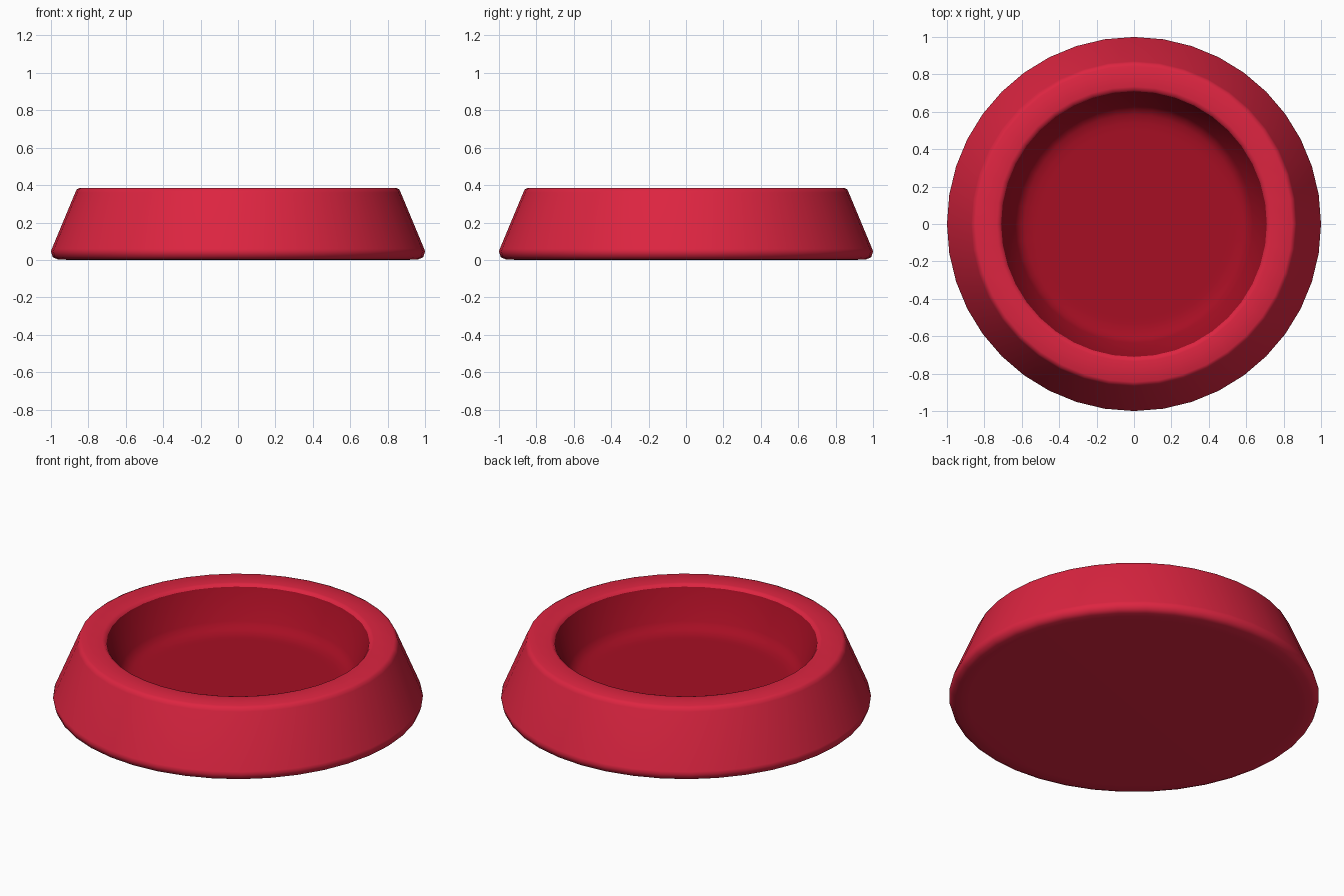
import bpy, bmesh, math

if "Cube" in bpy.data.objects:
    bpy.data.objects.remove(bpy.data.objects["Cube"])

SIDES = 40


def material(name, colour):
    m = bpy.data.materials.new(name)
    m.diffuse_color = (*colour, 1)
    m.use_nodes = True
    m.node_tree.nodes["Principled BSDF"].inputs["Base Color"].default_value = m.diffuse_color
    return m


def lathe(name, profile, mat, cap_start=False, cap_end=False):
    """Spin an (r, z) profile around z; profile runs so normals face outward."""
    bm = bmesh.new()
    rings = []
    for r, z in profile:
        rings.append([bm.verts.new((r * math.cos(2 * math.pi * i / SIDES),
                                    r * math.sin(2 * math.pi * i / SIDES), z))
                      for i in range(SIDES)])
    for a, b in zip(rings, rings[1:]):
        for i in range(SIDES):
            j = (i + 1) % SIDES
            bm.faces.new((a[i], a[j], b[j], b[i]))
    if cap_start:
        bm.faces.new(rings[0][::-1])
    if cap_end:
        bm.faces.new(rings[-1])
    for f in bm.faces:
        f.smooth = True
    me = bpy.data.meshes.new(name)
    bm.to_mesh(me)
    bm.free()
    me.materials.append(mat)
    ob = bpy.data.objects.new(name, me)
    bpy.context.collection.objects.link(ob)
    return ob


red = material("bright red", (0.72, 0.018, 0.052))
dark_red = material("deep red", (0.38, 0.0045, 0.017))

# outer shell: base, sloping side, rounded rim
lathe("bowl_shell", [(0.90, 0), (0.965, 0.003), (0.99, 0.015), (1.0, 0.045),
                     (0.995, 0.06), (0.87, 0.36), (0.862, 0.377),
                     (0.845, 0.385), (0.735, 0.385), (0.72, 0.382),
                     (0.71, 0.37)], red, cap_start=True)

# inner basin: sloping wall, rounded corner, flat floor
lathe("bowl_basin", [(0.71, 0.37), (0.705, 0.355), (0.635, 0.20),
                     (0.615, 0.173), (0.585, 0.157), (0.54, 0.15),
                     (0.50, 0.15)], dark_red, cap_end=True)
